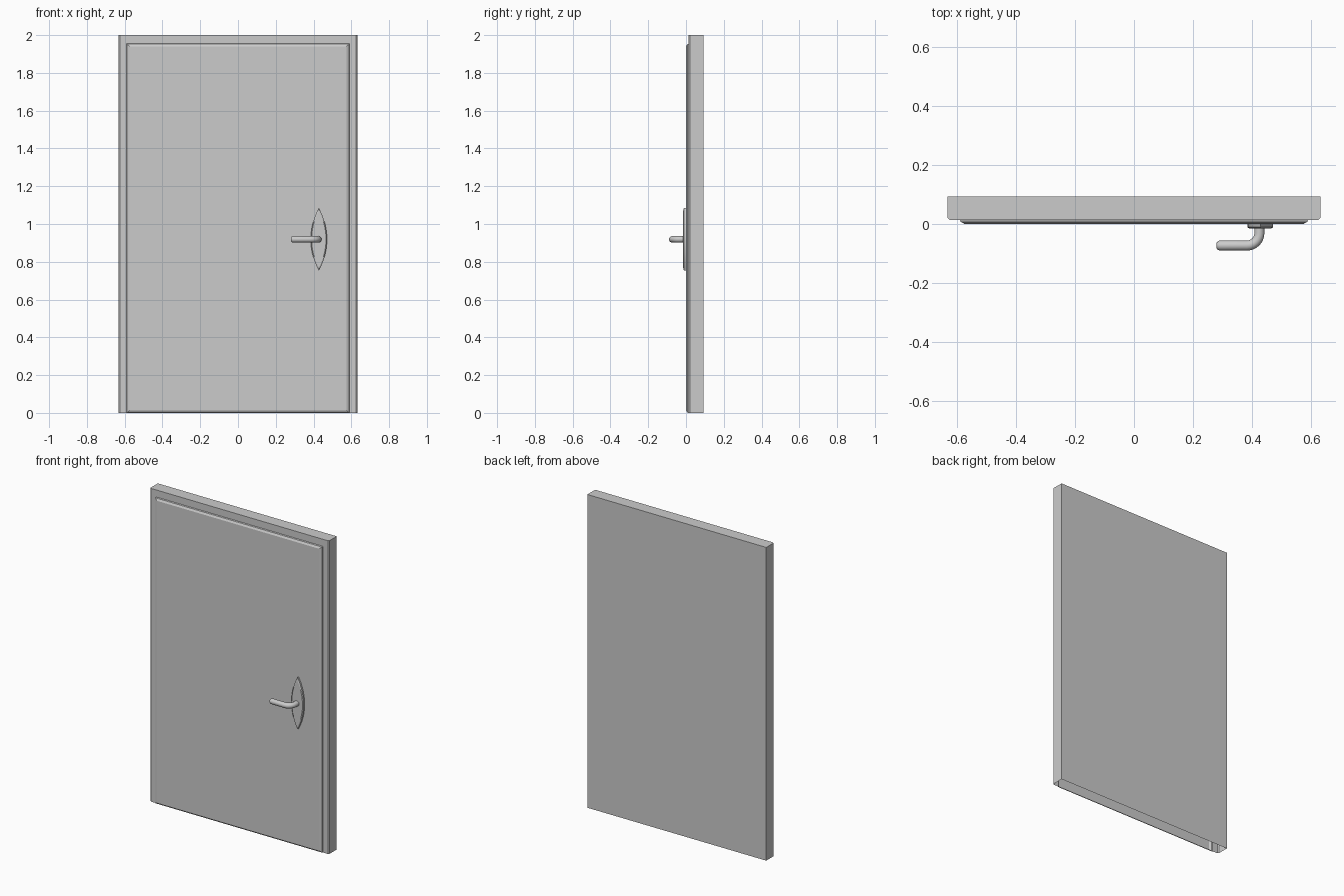
import bpy, bmesh, math
from mathutils import Vector

if "Cube" in bpy.data.objects:
    bpy.data.objects.remove(bpy.data.objects["Cube"])

BACK, FACE, LEAF = 0.093, 0.014, 0.0   # y of back, frame face, leaf face


def finish(bm, name, smooth=None):
    bmesh.ops.remove_doubles(bm, verts=bm.verts, dist=1e-5)
    bmesh.ops.recalc_face_normals(bm, faces=bm.faces)
    me = bpy.data.meshes.new(name)
    bm.to_mesh(me)
    bm.free()
    ob = bpy.data.objects.new(name, me)
    bpy.context.collection.objects.link(ob)
    if smooth:
        bpy.context.view_layer.objects.active = ob
        ob.select_set(True)
        bpy.ops.object.shade_smooth_by_angle(angle=math.radians(smooth))
        ob.select_set(False)
    return ob


def face(bm, pts):
    bm.faces.new([bm.verts.new(p) for p in pts])


def loft(bm, rings, cap_start=True, cap_end=True):
    """Bridge equal-length closed rings of points."""
    vs = [[bm.verts.new(p) for p in r] for r in rings]
    n = len(vs[0])
    for a, b in zip(vs, vs[1:]):
        for i in range(n):
            j = (i + 1) % n
            bm.faces.new((a[i], a[j], b[j], b[i]))
    if cap_start:
        bm.faces.new(vs[0][::-1])
    if cap_end:
        bm.faces.new(vs[-1])


# Frame: shell open at the bottom, chamfered front uprights
W, C, H = 0.632, 0.007, 2.0
LW, LH = 0.59, 1.955
bm = bmesh.new()
plan = [(-W + C, FACE), (-W, FACE + C), (-W, BACK), (W, BACK), (W, FACE + C), (W - C, FACE)]
for (x0, y0), (x1, y1) in zip(plan, plan[1:]):
    face(bm, [(x0, y0, 0), (x1, y1, 0), (x1, y1, H), (x0, y0, H)])
face(bm, [(x, y, H) for x, y in plan])
for s in (-1, 1):
    face(bm, [(s * (W - C), FACE, 0), (s * LW, FACE, 0), (s * LW, FACE, LH), (s * (W - C), FACE, LH)])
face(bm, [(-W + C, FACE, LH), (-LW, FACE, LH), (LW, FACE, LH), (W - C, FACE, LH),
          (W - C, FACE, H), (-W + C, FACE, H)])
finish(bm, "door_frame")


# Door leaf: raised panel with a sloped border
def rect(w, y, z0, z1):
    return [(-w, y, z0), (w, y, z0), (w, y, z1), (-w, y, z1)]


bm = bmesh.new()
loft(bm, [rect(LW, FACE, 0, LH), rect(LW - 0.003, 0.007, 0.002, LH - 0.003),
          rect(LW - 0.016, LEAF, 0.013, LH - 0.015)], cap_start=False)
finish(bm, "door_leaf")

# Handle plate: pointed lens with bevelled front
PX, PZ = 0.428, 0.919


def lens(w, h, y, n=14):
    r = (h * h + w * w) / (2 * w)
    a = math.asin(h / r)
    pts = []
    for s in (1, -1):
        for i in range(n):
            t = s * (-a + 2 * a * i / n)
            pts.append((PX + s * (r * math.cos(t) - (r - w)), y, PZ + r * math.sin(t)))
    return pts


bm = bmesh.new()
loft(bm, [lens(0.043, 0.166, LEAF), lens(0.043, 0.166, -0.011), lens(0.038, 0.151, -0.015)],
     cap_start=False)
finish(bm, "handle_plate", 25)

# Lever: round bar swept out, round a bend and along to a rounded tip
R, BEND, LY, TIP = 0.017, 0.042, -0.073, 0.28
path = [(Vector((0.425, -0.012)), 0.0, R)]
for i in range(9):
    a = math.radians(90 * i / 8)
    path.append((Vector((0.425 - BEND + BEND * math.cos(a), LY + BEND - BEND * math.sin(a))), a, R))
for d, k in ((0.012, 1), (0.006, 0.92), (0.002, 0.74), (0, 0.5)):
    path.append((Vector((TIP + d, LY)), math.pi / 2, R * k))
bm = bmesh.new()
rings = []
for p, a, r in path:
    ring = []
    for k in range(16):
        t = math.tau * k / 16
        u = r * math.cos(t)
        ring.append((p.x + u * math.cos(a), p.y - u * math.sin(a), PZ + r * math.sin(t)))
    rings.append(ring)
loft(bm, rings)
finish(bm, "lever_handle", 40)
